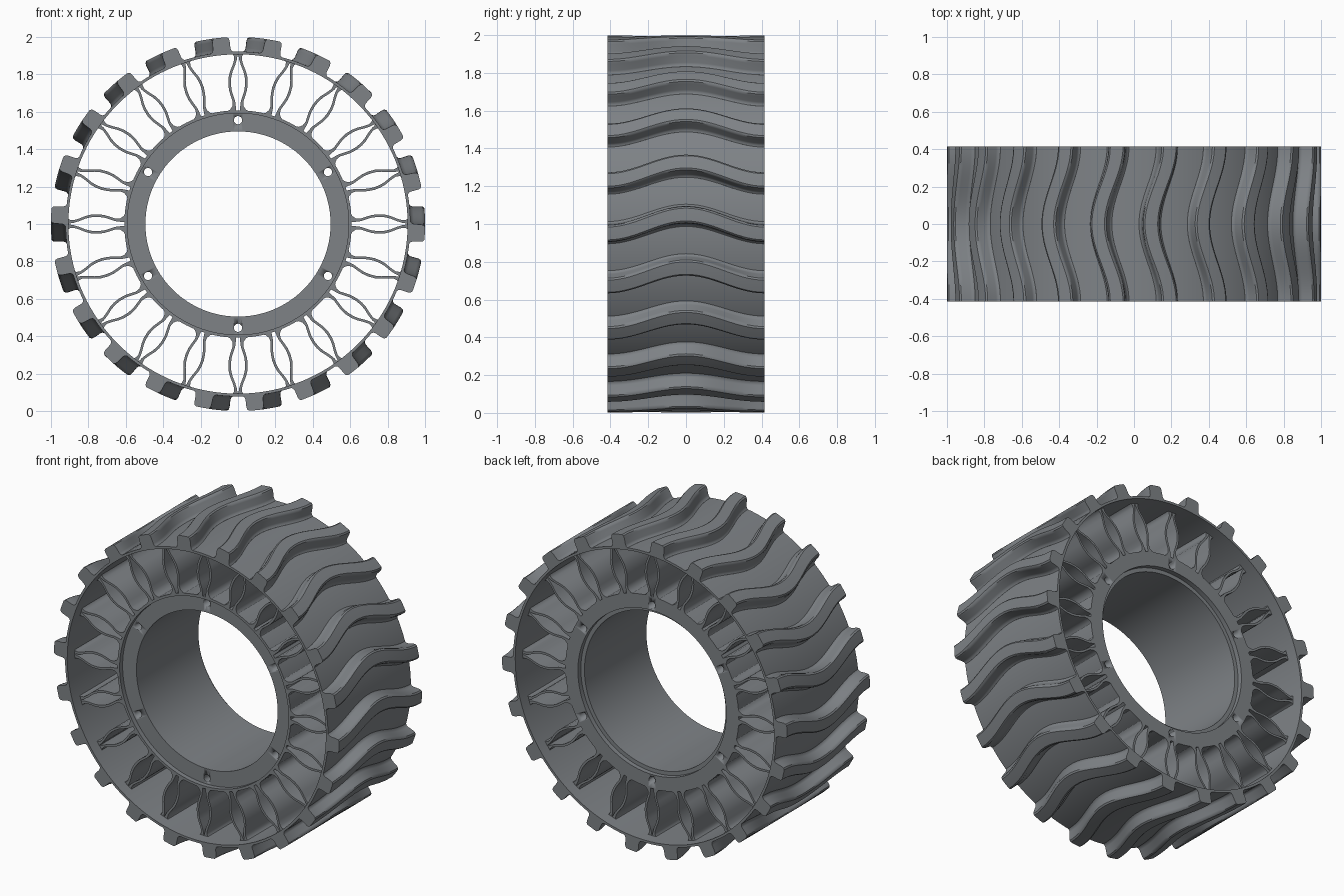
import bpy, bmesh
from math import pi, cos, sin, radians

cube = bpy.data.objects.get("Cube")
if cube:
    bpy.data.objects.remove(cube, do_unlink=True)

HALF = 0.415       # half width of the tread
HUB_HALF = 0.34    # half width of hub and spokes
LUGS, SPOKES, HOLES = 22, 20, 6
SEGMENTS = 132

rubber = bpy.data.materials.new("dark grey rubber")
rubber.use_nodes = True
grey = (0.21, 0.225, 0.24, 1)
rubber.diffuse_color = grey
rubber.node_tree.nodes["Principled BSDF"].inputs["Base Color"].default_value = grey


def polar(r, a, y):
    return (r * cos(a), y, 1 + r * sin(a))


def finish(name, bm, angle=35):
    bmesh.ops.recalc_face_normals(bm, faces=bm.faces)
    mesh = bpy.data.meshes.new(name)
    bm.to_mesh(mesh)
    bm.free()
    obj = bpy.data.objects.new(name, mesh)
    bpy.context.collection.objects.link(obj)
    mesh.materials.append(rubber)
    bpy.ops.object.select_all(action='DESELECT')
    obj.select_set(True)
    bpy.context.view_layer.objects.active = obj
    bpy.ops.object.shade_smooth_by_angle(angle=radians(angle))
    return obj


def loft(bm, loops, closed):
    """Skin a list of equal vertex loops; cap the ends unless closed."""
    rows = [[bm.verts.new(p) for p in loop] for loop in loops]
    n = len(rows[0])
    for i in range(len(rows) - (0 if closed else 1)):
        a, b = rows[i], rows[(i + 1) % len(rows)]
        for j in range(n):
            k = (j + 1) % n
            bm.faces.new((a[j], a[k], b[k], b[j]))
    if not closed:
        bm.faces.new(rows[0])
        bm.faces.new(rows[-1])


def ring(name, profile):
    """Revolve a closed (radius, y) profile about the wheel axis."""
    bm = bmesh.new()
    loft(bm, [[polar(r, 2 * pi * i / SEGMENTS, y) for r, y in profile]
              for i in range(SEGMENTS)], True)
    return finish(name, bm)


# Outer band
ring("tread_band", [(0.907, -HALF), (0.922, -HALF), (0.922, HALF), (0.907, HALF)])

# Hub with a raised front rim and a stepped bore at the back
hub = ring("hub", [(0.495, -HUB_HALF + 0.03), (0.592, -HUB_HALF + 0.03),
                   (0.592, -HUB_HALF), (0.608, -HUB_HALF), (0.608, HUB_HALF),
                   (0.52, HUB_HALF), (0.52, HUB_HALF - 0.03), (0.495, HUB_HALF - 0.03)])

# Bolt holes cut through the hub
bm = bmesh.new()
for h in range(HOLES):
    a = pi / 2 + 2 * pi * h / HOLES
    cx, _, cz = polar(0.555, a, 0)
    loft(bm, [[(cx + 0.022 * cos(2 * pi * i / 20), y, cz + 0.022 * sin(2 * pi * i / 20))
               for i in range(20)] for y in (-HALF, HALF)], False)
cutter = finish("hole_cutter", bm)
cutter.hide_render = True
cutter.hide_set(True)
holes = hub.modifiers.new("bolt holes", 'BOOLEAN')
holes.object = cutter
holes.solver = 'EXACT'
bpy.context.view_layer.objects.active = hub
bpy.ops.object.modifier_apply(modifier=holes.name)
bpy.data.objects.remove(cutter, do_unlink=True)

# Wavy tread lugs: filleted section swept across the width
flank = [(0.066, 0.912), (0.064, 0.922), (0.055, 0.928), (0.050, 0.940),
         (0.047, 0.980), (0.043, 0.993), (0.034, 1.0), (0.012, 1.0)]
section = flank + [(-a, r) for a, r in reversed(flank)]
bm = bmesh.new()
for lug in range(LUGS):
    centre = 2 * pi * lug / LUGS
    loops = []
    for s in range(29):
        y = HALF * (s / 14 - 1)
        wave = 0.05 * cos(pi * y / HALF)
        loops.append([polar(r, centre + wave + a, y) for a, r in section])
    loft(bm, loops, False)
finish("tread_lugs", bm)

# Flexible spokes: pairs of bowed strips, (radius, offset, half thickness)
strip = [(0.600, 0.034, 0.026), (0.612, 0.026, 0.016), (0.630, 0.021, 0.009),
         (0.655, 0.022, 0.007), (0.685, 0.032, 0.007), (0.715, 0.041, 0.007),
         (0.750, 0.045, 0.007), (0.785, 0.043, 0.007), (0.815, 0.036, 0.007),
         (0.850, 0.022, 0.007), (0.880, 0.013, 0.007), (0.900, 0.013, 0.010),
         (0.912, 0.016, 0.018)]
outline = [(r, o + t) for r, o, t in strip] + [(r, o - t) for r, o, t in reversed(strip)]
bm = bmesh.new()
for s in range(SPOKES):
    a = 2 * pi * s / SPOKES
    for side in (-1, 1):
        loft(bm, [[(r * cos(a) - side * o * sin(a), y, 1 + r * sin(a) + side * o * cos(a))
                   for r, o in outline] for y in (-HUB_HALF, HUB_HALF)], False)
finish("spokes", bm)
